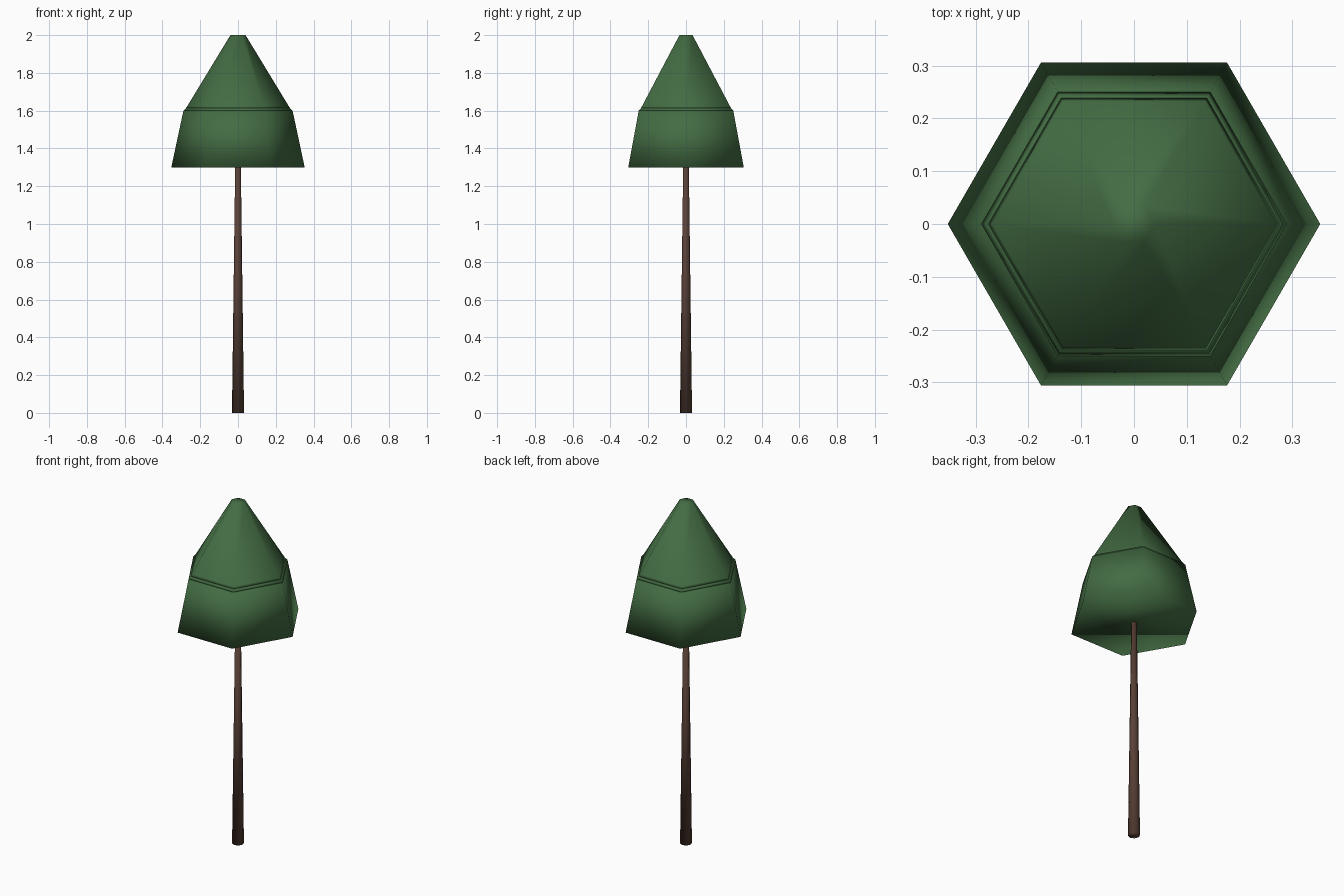
import bpy
import bmesh
from math import cos, sin, tau

cube = bpy.data.objects.get("Cube")
if cube:
    bpy.data.objects.remove(cube, do_unlink=True)


def flat_colour(name, rgb):
    mat = bpy.data.materials.new(name)
    mat.use_nodes = True
    colour = (*rgb, 1.0)
    mat.diffuse_color = colour
    shader = mat.node_tree.nodes["Principled BSDF"]
    shader.inputs["Base Color"].default_value = colour
    shader.inputs["Roughness"].default_value = 0.9
    return mat


def tapered_solid(name, sides, profile, mat):
    """Closed, smooth-shaded solid from (radius, height) rings."""
    bm = bmesh.new()
    rings = []
    for radius, z in profile:
        rings.append([bm.verts.new((radius * cos(tau * i / sides),
                                    radius * sin(tau * i / sides), z))
                      for i in range(sides)])
    for low, high in zip(rings, rings[1:]):
        for i in range(sides):
            j = (i + 1) % sides
            bm.faces.new((low[i], low[j], high[j], high[i]))
    bm.faces.new(rings[0][::-1])
    bm.faces.new(rings[-1])
    for face in bm.faces:
        face.smooth = True
    mesh = bpy.data.meshes.new(name)
    bm.to_mesh(mesh)
    bm.free()
    mesh.materials.append(mat)
    obj = bpy.data.objects.new(name, mesh)
    bpy.context.collection.objects.link(obj)
    return obj


leaf_green = flat_colour("leaf green", (0.056, 0.150, 0.056))
bark_brown = flat_colour("bark brown", (0.100, 0.052, 0.037))

# Slender trunk
tapered_solid("trunk", 8, [(0.032, 0.0), (0.015, 1.31)], bark_brown)

# Hexagonal foliage: flared skirt, narrow band, pointed crown
tapered_solid("foliage_skirt", 6, [(0.353, 1.30), (0.289, 1.60)], leaf_green)
tapered_solid("foliage_band", 6, [(0.289, 1.60), (0.276, 1.613)], leaf_green)
tapered_solid("foliage_crown", 6,
              [(0.276, 1.613), (0.268, 1.625), (0.04, 2.0)], leaf_green)
